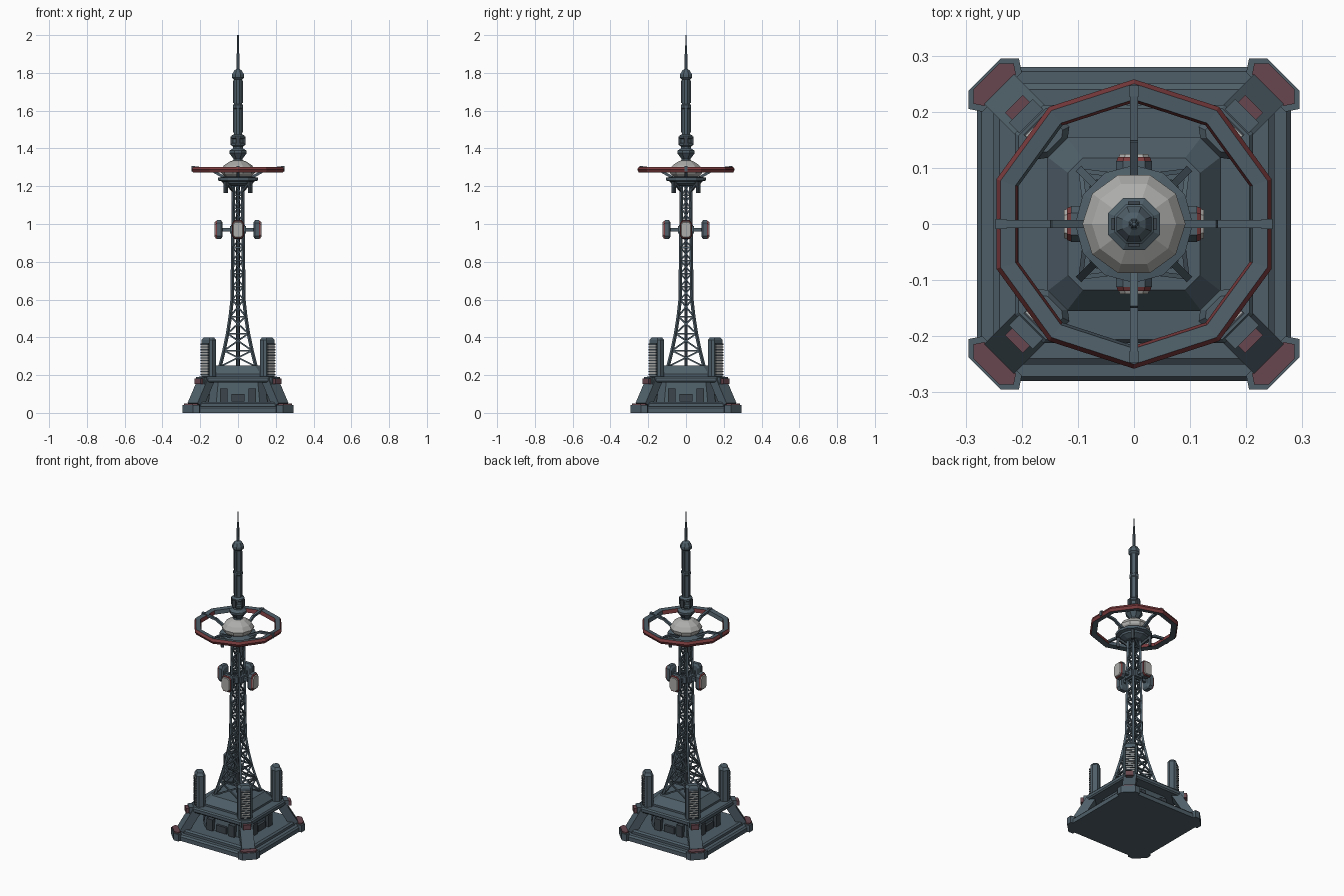
import bpy, bmesh, math
from mathutils import Matrix, Vector

if "Cube" in bpy.data.objects:
    bpy.data.objects.remove(bpy.data.objects["Cube"])


def mat(name, rgb):
    m = bpy.data.materials.new(name)
    m.diffuse_color = (*rgb, 1)
    m.use_nodes = True
    m.node_tree.nodes["Principled BSDF"].inputs["Base Color"].default_value = m.diffuse_color
    return m


STEEL = mat("blue grey steel", (0.078, 0.114, 0.14))
DARK = mat("dark steel", (0.045, 0.06, 0.072))
RED = mat("dull red", (0.2, 0.045, 0.048))
FADED = mat("faded red", (0.14, 0.062, 0.078))
LIGHT = mat("light grey", (0.42, 0.42, 0.41))


class Part:
    """Collects simple solids in one bmesh, then makes an object."""

    def __init__(self, name, *mats):
        self.name, self.mats, self.bm, self.mi = name, mats, bmesh.new(), 0

    def rings(self, rings, closed=False):
        vs = [[self.bm.verts.new(p) for p in r] for r in rings]
        n, faces = len(vs[0]), []
        pairs = list(zip(vs, vs[1:])) + ([(vs[-1], vs[0])] if closed else [])
        for a, b in pairs:
            for i in range(n):
                j = (i + 1) % n
                faces.append(self.bm.faces.new((a[i], a[j], b[j], b[i])))
        if not closed:
            faces += [self.bm.faces.new(vs[0][::-1]), self.bm.faces.new(vs[-1])]
        for f in faces:
            f.material_index = self.mi
        return self

    def prism(self, pts, levels):
        # levels: (z, scale)
        return self.rings([[(x * s, y * s, z) for x, y in pts] for z, s in levels])

    def lathe(self, prof, n, turn=0.0, m=Matrix()):
        return self.rings([[m @ Vector((r * math.cos(turn + math.tau * i / n),
                                        r * math.sin(turn + math.tau * i / n), z))
                            for i in range(n)] for r, z in prof])

    def box(self, c, s, m=Matrix()):
        x, y, z = s[0] / 2, s[1] / 2, s[2] / 2
        q = [(-x, -y), (x, -y), (x, y), (-x, y)]
        return self.rings([[m @ (Vector(c) + Vector((a, b, h))) for a, b in q] for h in (-z, z)])

    def beam(self, a, b, w, d=None):
        a, b, d = Vector(a), Vector(b), d or w
        t = (b - a).normalized()
        side = t.cross(Vector((0, 0, 1)))
        side = side.normalized() if side.length > 1e-3 else Vector((1, 0, 0))
        up = side.cross(t)
        q = [side * (i * w / 2) + up * (j * d / 2) for i, j in ((-1, -1), (1, -1), (1, 1), (-1, 1))]
        return self.rings([[p + o for o in q] for p in (a, b)])

    def four(self):
        src = self.bm.verts[:] + self.bm.edges[:] + self.bm.faces[:]
        for k in (1, 2, 3):
            g = bmesh.ops.duplicate(self.bm, geom=src)["geom"]
            bmesh.ops.rotate(self.bm, verts=[v for v in g if isinstance(v, bmesh.types.BMVert)],
                             matrix=Matrix.Rotation(k * math.pi / 2, 3, 'Z'))
        return self

    def done(self):
        bmesh.ops.recalc_face_normals(self.bm, faces=self.bm.faces[:])
        me = bpy.data.meshes.new(self.name)
        self.bm.to_mesh(me)
        for m in self.mats:
            me.materials.append(m)
        bpy.context.collection.objects.link(bpy.data.objects.new(self.name, me))


def octo(h, c):
    """Square of half width h with corners cut by c."""
    k = h - c
    return [(h, -k), (h, k), (k, h), (-k, h), (-h, k), (-h, -k), (-k, -h), (k, -h)]


DIAG = Matrix.Rotation(math.pi / 4, 4, 'Z')   # local +x points to a corner

# Ground slab and stepped plinth
p = Part("ground_slab", STEEL)
p.prism(octo(0.28, 0.03), [(0, 1), (0.025, 1), (0.035, 0.97)])
p.prism(octo(0.25, 0.05), [(0.03, 1), (0.05, 1), (0.058, 0.96)]).done()

# Corner pads with red cover plates
pad = [(0.205, 0.295), (0.2, 0.27), (0.27, 0.2), (0.295, 0.205), (0.295, 0.237), (0.237, 0.295)]
p = Part("corner_pads", STEEL, FADED)
p.rings([[(x, y, z) for x, y in pad] for z in (0, 0.043)])
p.mi = 1
p.rings([[(0.252 + (x - 0.252) * 0.8, 0.252 + (y - 0.252) * 0.8, z) for x, y in pad] for z in (0.043, 0.051)])
p.four().done()

# Recessed core under the deck, with equipment boxes on each side
p = Part("base_core", STEEL)
p.prism(octo(0.15, 0.04), [(0.05, 1.05), (0.17, 0.95)]).done()
p = Part("equipment_boxes", DARK, LIGHT)
for x in (-0.075, 0.075):
    p.box((x, -0.158, 0.093), (0.04, 0.03, 0.07))
p.box((0, -0.156, 0.08), (0.07, 0.02, 0.04))
p.four().done()

# Slanted corner legs
p = Part("slanted_legs", STEEL)
p.beam((0.225, 0.225, 0.04), (0.168, 0.168, 0.175), 0.075, 0.05)
p.four().done()

# Deck and raised pedestal
p = Part("deck", STEEL)
p.prism(octo(0.212, 0.05), [(0.16, 0.97), (0.168, 1), (0.185, 1), (0.193, 0.97)]).done()
p = Part("pedestal", STEEL)
p.prism(octo(0.155, 0.035), [(0.19, 1), (0.205, 1), (0.25, 0.76)]).done()

# Red clamps at the deck corners
p = Part("deck_clamps", FADED, STEEL)
p.box((0.285, 0, 0.168), (0.035, 0.045, 0.03), DIAG)
p.mi = 1
p.box((0.26, 0, 0.17), (0.05, 0.06, 0.04), DIAG)
p.four().done()

# Ribbed corner towers
p = Part("corner_towers", STEEL, LIGHT, DARK)
plan = [(-0.026, -0.025), (-0.014, -0.041), (0.014, -0.041), (0.026, -0.03),
        (0.026, 0.03), (0.014, 0.041), (-0.014, 0.041), (-0.026, 0.025)]
p.rings([[DIAG @ Vector((0.218 + x * s, y * s, z)) for x, y in plan]
         for z, s in ((0.185, 1), (0.385, 1), (0.4, 0.7))])
p.mi = 1
p.box((0.245, 0, 0.283), (0.006, 0.05, 0.17), DIAG)
p.mi = 2
for i in range(12):
    p.box((0.248, 0, 0.204 + i * 0.0145), (0.008, 0.054, 0.006), DIAG)
p.four().done()

# Lattice mast: flared foot, straight shaft
foot = [(0.245, 0.1), (0.33, 0.079), (0.42, 0.06), (0.51, 0.046), (0.6, 0.036)]
shaft = [(0.6 + 0.0689 * i, 0.036 - 0.007 * i / 9) for i in range(1, 10)]
levels = foot + shaft
p = Part("lattice_mast", STEEL)
for i, ((z0, a), (z1, b)) in enumerate(zip(levels, levels[1:])):
    a, b = a - 0.005, b - 0.005
    p.beam((-a, -a, z0), (-b, -b, z1), 0.013)
    p.beam((-b, -b, z1), (b, -b, z1), 0.008)
    if i < 5 or i % 2:
        p.beam((-a, -a, z0), (b, -b, z1), 0.008)
    if i < 5 or not i % 2:
        p.beam((a, -a, z0), (-b, -b, z1), 0.008)
p.four().done()
p = Part("cable_core", DARK)
p.lathe([(0.01, 0.24), (0.01, 1.23)], 6).done()

# Four relay drums on arms
p = Part("relay_drums", STEEL, LIGHT, RED)
p.beam((0.02, 0, 0.97), (0.09, 0, 0.97), 0.018)
p.box((0.036, 0, 0.97), (0.014, 0.06, 0.04))
out = [(y, z) for y, z in ((0.032, -0.034), (0.032, 0.034), (0.02, 0.05), (-0.02, 0.05),
                           (-0.032, 0.034), (-0.032, -0.034), (-0.02, -0.05), (0.02, -0.05))]


def drum(x0, x1, s0, s1):
    p.rings([[(x, y * s, 0.97 + z * s) for y, z in out] for x, s in ((x0, s0), (x1, s1))])


drum(0.082, 0.09, 0.75, 1)
drum(0.09, 0.112, 1, 1)
p.mi = 2
drum(0.112, 0.119, 0.97, 0.9)
p.mi = 1
drum(0.117, 0.125, 0.86, 0.78)
p.four().done()

# Head plate with hanging brackets
p = Part("head_plate", STEEL)
p.lathe([(0.05, 1.2), (0.08, 1.215), (0.085, 1.225), (0.105, 1.23), (0.105, 1.245), (0.07, 1.252)], 12).done()
p = Part("hanging_brackets", DARK)
p.box((0.09, 0, 1.195), (0.016, 0.018, 0.06), DIAG)
p.beam((0.022, 0.022, 1.17), (0.062, 0.062, 1.22), 0.012)
p.four().done()

# Light dome
p = Part("dome", LIGHT)
p.lathe([(0.062, 1.245), (0.088, 1.268), (0.092, 1.285), (0.075, 1.31), (0.045, 1.33), (0.028, 1.336)], 10).done()

# Halo ring: red outside, alternating red inside
p = Part("halo_ring", STEEL, RED)
sec = [(0.217, 1.277), (0.25, 1.272), (0.258, 1.288), (0.25, 1.303), (0.222, 1.3)]
n = 10
p.rings([[(r * math.cos(a), r * math.sin(a), z) for r, z in sec]
         for a in (math.pi / 2 + math.tau * i / n for i in range(n))], closed=True)
for i, f in enumerate(p.bm.faces):
    side, seg = i % len(sec), i // len(sec)
    f.material_index = 1 if side in (1, 2) or (side == 4 and seg % 3 != 1) else 0
p.done()

# Curved spokes
p = Part("spokes", STEEL)
path = [(0.242, 1.3), (0.15, 1.29), (0.1, 1.262), (0.06, 1.24)]
for (r0, z0), (r1, z1) in zip(path, path[1:]):
    p.beam((r0, 0, z0), (r1, 0, z1), 0.014)
p.box((0.237, 0, 1.293), (0.02, 0.018, 0.03))
p.four().done()

# Collar above the dome
p = Part("collar", STEEL, DARK, LIGHT)
p.lathe([(0.03, 1.325), (0.026, 1.345), (0.05, 1.375), (0.05, 1.388), (0.03, 1.4)], 8, math.pi / 8)
p.lathe([(0.03, 1.395), (0.03, 1.41), (0.037, 1.415), (0.037, 1.425), (0.03, 1.43),
         (0.03, 1.45), (0.038, 1.455), (0.038, 1.467), (0.026, 1.475)], 8, math.pi / 8)
p.mi = 1
for k in range(4):
    p.box((0.033, 0, 1.44), (0.014, 0.022, 0.045), Matrix.Rotation(k * math.pi / 2, 4, 'Z'))
p.done()

# Upper column with flanges and cap
p = Part("upper_column", STEEL)
p.lathe([(0.024, 1.47), (0.024, 1.61), (0.028, 1.615), (0.028, 1.63), (0.024, 1.635), (0.024, 1.765),
         (0.034, 1.775), (0.034, 1.792), (0.022, 1.812), (0.01, 1.82)], 8, math.pi / 8)
for k in range(4):
    p.box((0.023, 0, 1.55), (0.008, 0.01, 0.13), Matrix.Rotation(k * math.pi / 2, 4, 'Z'))
    p.box((0.023, 0, 1.7), (0.008, 0.01, 0.12), Matrix.Rotation(k * math.pi / 2, 4, 'Z'))
p.done()

# Antenna rod
p = Part("antenna_rod", STEEL)
p.lathe([(0.009, 1.81), (0.008, 1.9), (0.005, 1.905), (0.004, 2.0)], 6).done()
